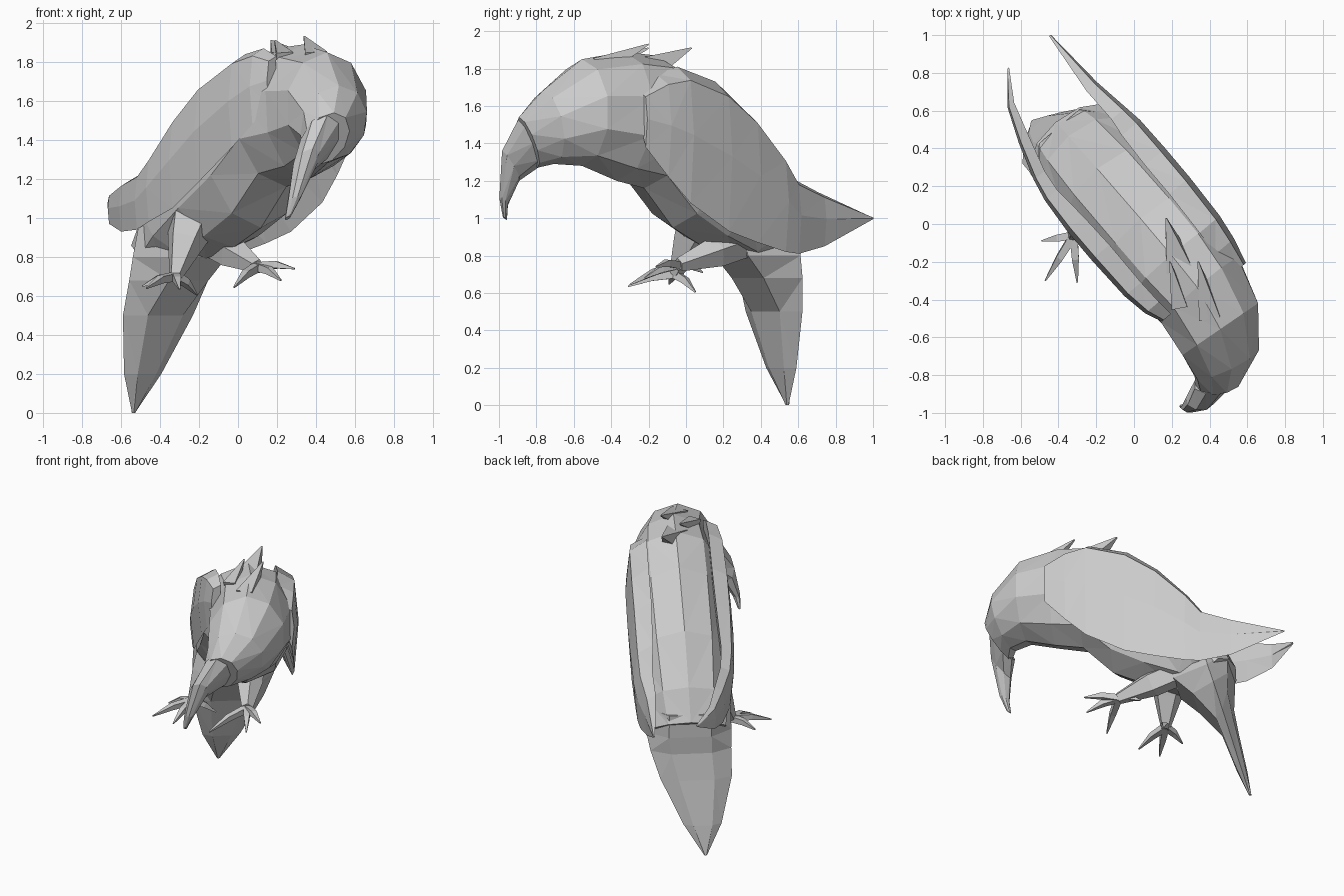
import bpy, bmesh, math
from mathutils import Vector

# bird axes: forward, its left side, up
F = Vector((0.645, -0.764, 0))
S = Vector((0.764, 0.645, 0))

grey = bpy.data.materials.new("plain grey")
grey.diffuse_color = (0.6, 0.6, 0.6, 1)


def P(u, v, z):
    """Bird coordinates (forward, left, up) to world."""
    return F * u + S * v + Vector((0, 0, z))


def loft(name, rings):
    """Skin closed rings of points into a capped, flat-faced object."""
    bm = bmesh.new()
    vs = [[bm.verts.new(p) for p in r] for r in rings]
    n = len(vs[0])
    for a, b in zip(vs, vs[1:]):
        for i in range(n):
            j = (i + 1) % n
            bm.faces.new((a[i], a[j], b[j], b[i]))
    bm.faces.new(vs[0])
    bm.faces.new(vs[-1])
    bmesh.ops.triangulate(bm, faces=bm.faces[:])
    bmesh.ops.recalc_face_normals(bm, faces=bm.faces[:])
    me = bpy.data.meshes.new(name)
    bm.to_mesh(me)
    bm.free()
    me.materials.append(grey)
    ob = bpy.data.objects.new(name, me)
    bpy.context.collection.objects.link(ob)
    return ob


def limb(name, pts, sides=5):
    """Tapered limb through (x, y, z, radius) points."""
    rings = []
    d = (Vector(pts[-1][:3]) - Vector(pts[0][:3])).normalized()
    a = d.orthogonal().normalized()
    b = d.cross(a)
    for x, y, z, r in pts:
        c = Vector((x, y, z))
        rings.append([c + (a * math.cos(t) + b * math.sin(t)) * r
                      for t in (2 * math.pi * k / sides for k in range(sides))])
    return loft(name, rings)


def section(tu, tz, bu, bz, v, w, yaw=0.0, n=10):
    """Oval section between a back point and a belly point."""
    top, bot = P(tu, v, tz), P(bu, v, bz)
    mid, half = (top + bot) / 2, (top - bot) / 2
    side = F * math.sin(yaw) + S * math.cos(yaw)
    return [mid + half * math.cos(t) + side * w * math.sin(t)
            for t in (2 * math.pi * k / n for k in range(n))]


# body, from rump to head
loft("body", [section(*r) for r in (
    (-0.68, 0.92, -0.46, 0.74, 0.03, 0.25),
    (-0.58, 1.13, -0.30, 0.79, 0.035, 0.285),
    (-0.35, 1.43, -0.08, 0.85, 0.04, 0.31),
    (0.00, 1.73, 0.13, 0.95, 0.045, 0.315),
    (0.25, 1.87, 0.33, 1.16, 0.045, 0.31),
    (0.47, 1.89, 0.52, 1.20, 0.04, 0.28),
    (0.72, 1.85, 0.72, 1.28, -0.01, 0.255, 0.1),
    (0.92, 1.68, 0.84, 1.29, -0.10, 0.19, 0.25),
    (1.00, 1.54, 0.87, 1.27, -0.20, 0.12, 0.4),
)])

# hooked beak
loft("beak", [section(*r, n=8) for r in (
    (0.98, 1.54, 0.85, 1.27, -0.22, 0.105, 0.4),
    (1.00, 1.36, 0.88, 1.20, -0.34, 0.065, 0.4),
    (0.96, 1.11, 0.90, 1.07, -0.41, 0.03, 0.4),
    (0.92, 1.01, 0.89, 0.99, -0.43, 0.012, 0.4),
)])

# hanging tail with undertail wedge:
# height, forward, sideways, half width, back and front thickness
tail = []
for z, u, v, w, b, f in ((0.0, -0.76, -0.06, 0.01, 0.008, 0.008),
                         (0.2, -0.705, -0.045, 0.125, 0.03, 0.035),
                         (0.5, -0.625, -0.01, 0.235, 0.05, 0.06),
                         (0.68, -0.575, 0.02, 0.265, 0.07, 0.16),
                         (0.80, -0.54, 0.03, 0.28, 0.11, 0.25),
                         (0.96, -0.50, 0.03, 0.275, 0.15, 0.25)):
    tail.append([P(u - b, v - w * 0.5, z), P(u, v - w, z), P(u + f, v - w * 0.5, z),
                 P(u + f, v + w * 0.5, z), P(u, v + w, z), P(u - b, v + w * 0.5, z)])
loft("tail", tail)


def wing(name, sign, stations):
    """Folded wing shell; stations are (forward, top, bottom, sideways)."""
    rings = []
    for u, hi, lo, v in stations:
        h = hi - lo
        t = sign * (0.01 + 0.13 * min(1, h / 0.6))
        rings.append([P(u, v - t, hi), P(u, v - t * 0.2, hi - h * 0.1),
                      P(u, v, hi - h * 0.5), P(u, v - t * 0.2, lo),
                      P(u, v - t * 0.9, hi - h * 0.5)])
    loft(name, rings)


wing("left_wing", 1, (
    (0.54, 1.68, 1.38, 0.32), (0.40, 1.77, 1.22, 0.355), (0.26, 1.81, 1.08, 0.375),
    (0.00, 1.73, 0.93, 0.385), (-0.20, 1.58, 0.87, 0.385), (-0.40, 1.36, 0.82, 0.38),
    (-0.50, 1.22, 0.81, 0.365), (-0.70, 1.14, 0.85, 0.335), (-1.05, 1.005, 0.995, 0.31)))
wing("right_wing", -1, (
    (0.49, 1.83, 1.58, -0.22), (0.40, 1.87, 1.48, -0.26), (0.26, 1.84, 1.36, -0.285),
    (0.00, 1.71, 1.18, -0.295), (-0.20, 1.54, 1.05, -0.295), (-0.40, 1.33, 0.98, -0.28),
    (-0.52, 1.24, 0.94, -0.255), (-0.72, 1.19, 0.93, -0.19), (-0.90, 1.13, 0.97, -0.115),
    (-1.06, 1.075, 1.065, 0.017)))

# raised crest feathers
for k, (a, b, r) in enumerate((
        ((0.40, -0.48, 1.80), (0.34, -0.20, 1.93), 0.08),
        ((0.24, -0.22, 1.79), (0.17, 0.03, 1.91), 0.10),
        ((0.24, -0.43, 1.81), (0.19, -0.20, 1.91), 0.06))):
    limb(f"crest_feather_{k + 1}", [(*a, r), (*b, 0.005)], 4)

# legs and feet
legs = {
    "right": (((-0.23, 0.08, 1.00, 0.14), (-0.27, 0.02, 0.88, 0.10), (-0.32, -0.06, 0.70, 0.035)),
              ((-0.47, -0.30, 0.64), (-0.30, -0.31, 0.635), (-0.49, -0.09, 0.65), (-0.21, 0.05, 0.605))),
    "left": (((-0.13, 0.33, 0.88, 0.09), (-0.02, 0.16, 0.82, 0.09), (0.10, -0.04, 0.75, 0.04)),
             ((-0.02, -0.30, 0.645), (0.22, -0.22, 0.68), (0.29, -0.16, 0.74), (0.02, 0.09, 0.71))),
}
for side, (bones, tips) in legs.items():
    limb(side + "_leg", bones)
    x, y, z, _ = bones[-1]
    for k, (tx, ty, tz) in enumerate(tips):
        limb(f"{side}_toe_{k + 1}",
             [(x, y, z, 0.03), ((x + tx) / 2, (y + ty) / 2, (z + tz) / 2 + 0.015, 0.026),
              (tx, ty, tz, 0.005)], 4)
